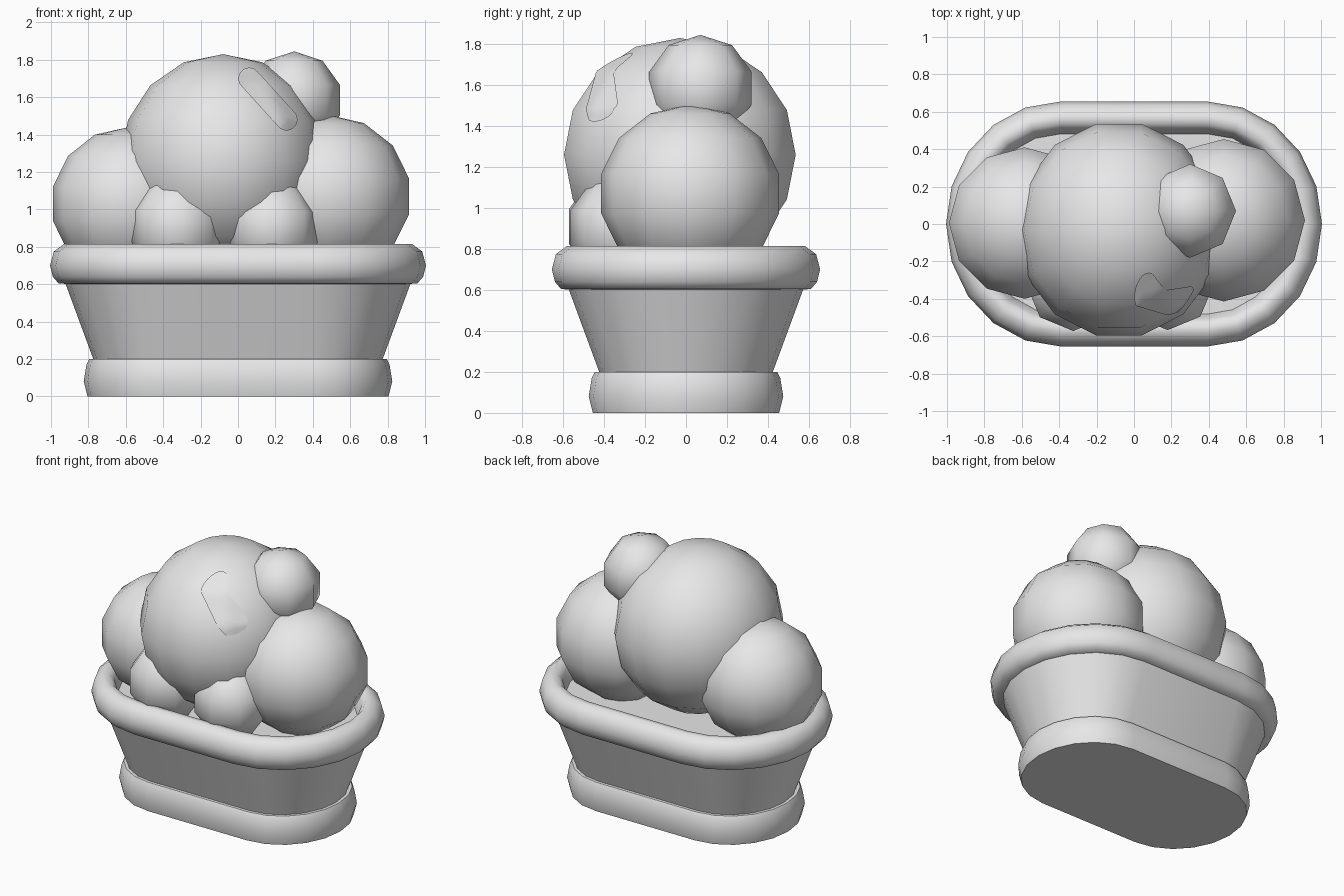
import bpy, bmesh, math
from mathutils import Matrix, Vector
from mathutils.bvhtree import BVHTree

cube = bpy.data.objects.get("Cube")
if cube:
    bpy.data.objects.remove(cube)

# One plain colour for everything
grey = bpy.data.materials.new("plain_grey")
grey.use_nodes = True
colour = (0.8, 0.8, 0.8, 1)
grey.diffuse_color = colour
grey.node_tree.nodes["Principled BSDF"].inputs["Base Color"].default_value = colour


def finish(name, bm, angle=180):
    bmesh.ops.recalc_face_normals(bm, faces=bm.faces)
    mesh = bpy.data.meshes.new(name)
    bm.to_mesh(mesh)
    bm.free()
    mesh.materials.append(grey)
    obj = bpy.data.objects.new(name, mesh)
    bpy.context.collection.objects.link(obj)
    bpy.ops.object.select_all(action="DESELECT")
    obj.select_set(True)
    bpy.context.view_layer.objects.active = obj
    bpy.ops.object.shade_smooth_by_angle(angle=math.radians(angle))
    return obj


def stadium(bm, radius, z, straight=0.39, steps=10):
    """Ring of vertices with straight long sides and round ends."""
    ring = []
    for side in (1, -1):
        for i in range(steps + 1):
            a = math.pi * i / steps - math.pi / 2
            x = straight + (radius - 0.04) * math.cos(a)
            ring.append(bm.verts.new((side * x, side * radius * math.sin(a), z)))
    return ring


def loft(name, profile, angle):
    """Stack stadium rings along a (radius, height) profile and cap the ends."""
    bm = bmesh.new()
    rings = [stadium(bm, r, z) for r, z in profile]
    for low, high in zip(rings, rings[1:]):
        for i in range(len(low)):
            j = (i + 1) % len(low)
            bm.faces.new((low[i], low[j], high[j], high[i]))
    bm.faces.new(rings[0])
    bm.faces.new(rings[-1])
    return finish(name, bm, angle)


def ball(name, centre, radii, segments, rings):
    bm = bmesh.new()
    matrix = (Matrix.Translation(centre) @ Matrix.Diagonal((*radii, 1))
              @ Matrix.Rotation(math.pi / 2, 4, "Z"))
    bmesh.ops.create_uvsphere(bm, u_segments=segments, v_segments=rings,
                              radius=1, matrix=matrix)
    return finish(name, bm)


# Tub: foot, tapered wall, rolled rim with a recessed filling
loft("tub_foot", [(0.455, 0), (0.475, 0.08), (0.46, 0.17), (0.445, 0.2)], 50)
loft("tub_wall", [(0.42, 0.19), (0.575, 0.61)], 50)
loft("tub_rim", [(0.55, 0.6), (0.61, 0.605), (0.64, 0.64), (0.655, 0.7),
                 (0.635, 0.775), (0.58, 0.815), (0.535, 0.81),
                 (0.507, 0.78), (0.482, 0.69)], 55)

# Scoops
big = ball("big_scoop", (-0.08, -0.03, 1.26), (0.55, 0.58, 0.57), 14, 8)
ball("left_scoop", (0.48, 0.02, 1.07), (0.445, 0.445, 0.435), 12, 7)
ball("right_scoop", (-0.585, 0.005, 1.03), (0.415, 0.415, 0.41), 12, 7)
ball("top_berry", (0.3, 0.07, 1.585), (0.258, 0.263, 0.26), 8, 5)
ball("front_left_berry", (0.18, -0.32, 0.905), (0.26, 0.26, 0.26), 8, 5)
ball("front_right_berry", (-0.325, -0.32, 0.91), (0.265, 0.265, 0.27), 8, 5)

# Pill shaped highlight laid on the big scoop
tree = BVHTree.FromPolygons([v.co for v in big.data.vertices],
                            [p.vertices for p in big.data.polygons])
start, end, half = Vector((0.06, -1, 1.695)), Vector((0.26, -1, 1.475)), 0.058
along = (end - start).normalized()
across = along.cross(Vector((0, 1, 0)))
length = (end - start).length
stations = [(-half * math.cos(a), half * math.sin(a))
            for a in (math.radians(d) for d in range(12, 91, 13))]
middle = [(length * i / 8, half) for i in range(1, 8)]
stations += middle + [(length - t, w) for t, w in reversed(stations)]
bm = bmesh.new()
rows = []
for t, w in stations:
    row = []
    for k in range(-2, 3):
        hit, normal, _, _ = tree.ray_cast(start + along * t + across * w * k / 2,
                                          Vector((0, 1, 0)))
        row.append(bm.verts.new(hit + Vector((0, -0.01, 0.005))))
    rows.append(row)
for a, b in zip(rows, rows[1:]):
    for k in range(4):
        bm.faces.new((a[k], a[k + 1], b[k + 1], b[k]))
finish("pill_highlight", bm)
